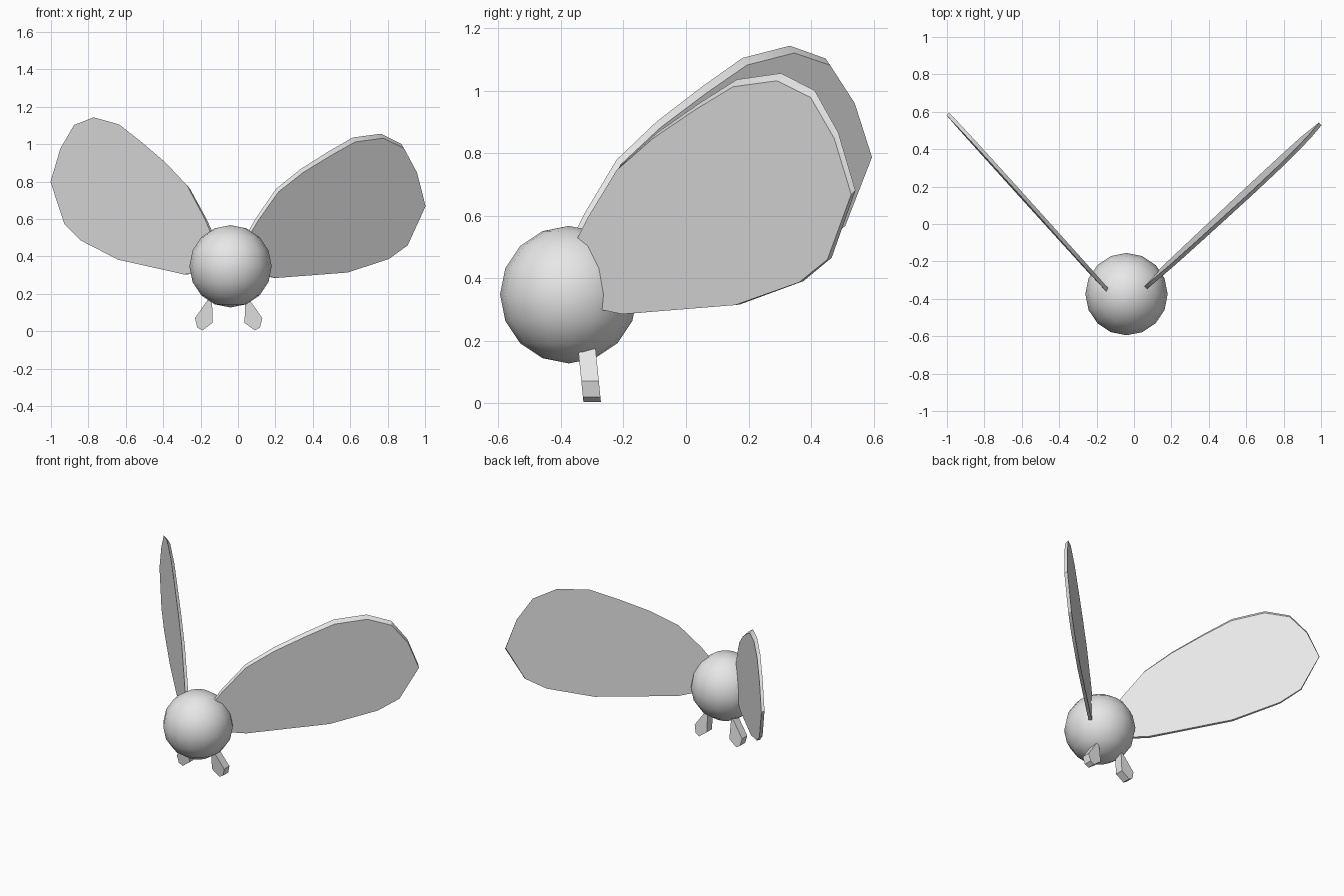
import bpy, bmesh, math
from mathutils import Vector

cube = bpy.data.objects.get("Cube")
if cube:
    bpy.data.objects.remove(cube, do_unlink=True)

grey = bpy.data.materials.new("light_grey")
grey.use_nodes = True
grey.diffuse_color = (0.8, 0.8, 0.8, 1)
grey.node_tree.nodes["Principled BSDF"].inputs["Base Color"].default_value = (0.8, 0.8, 0.8, 1)


def finish(name, bm):
    """Turn a bmesh into a named, smooth-shaded object."""
    bmesh.ops.recalc_face_normals(bm, faces=bm.faces[:])
    mesh = bpy.data.meshes.new(name)
    bm.to_mesh(mesh)
    bm.free()
    mesh.materials.append(grey)
    obj = bpy.data.objects.new(name, mesh)
    bpy.context.collection.objects.link(obj)
    bpy.ops.object.select_all(action="DESELECT")
    obj.select_set(True)
    bpy.context.view_layer.objects.active = obj
    bpy.ops.object.shade_smooth_by_angle(angle=math.radians(30))
    return obj


def loft(name, ring_a, ring_b):
    """Close two matching outlines into a solid slab."""
    bm = bmesh.new()
    a = [bm.verts.new(p) for p in ring_a]
    b = [bm.verts.new(p) for p in ring_b]
    bm.faces.new(a)
    bm.faces.new(b)
    for i in range(len(a)):
        j = (i + 1) % len(a)
        bm.faces.new((a[i], a[j], b[j], b[i]))
    return finish(name, bm)


# Body
bm = bmesh.new()
bmesh.ops.create_uvsphere(bm, u_segments=16, v_segments=8, radius=0.22)
bmesh.ops.translate(bm, verts=bm.verts[:], vec=(-0.04, -0.375, 0.347))
finish("body", bm)

# Wings: one outline (outward, up) measured from the upper root
WING = [(0, 0), (.055, .07), (.207, .23), (.386, .335), (.593, .43),
        (.773, .505), (.98, .525), (1.131, .47), (1.228, .335), (1.29, .15),
        (1.159, -.065), (1.021, -.14), (.717, -.215), (.19, -.245),
        (.02, -.22), (-.02, -.1)]


def wing(name, side, root, sweep, roll, lean):
    out = Vector((side * math.cos(sweep), math.sin(sweep), 0))
    up = Vector((0, lean, 1))
    normal = out.cross(up).normalized()
    if normal.x < 0:
        normal.negate()
    c, s = math.cos(roll), math.sin(roll)

    def ring(offset, squash):
        points = []
        for u, v in WING:
            v = (v + .245) * squash - .245
            points.append(Vector(root) + out * (u * c - v * s)
                          + up * (u * s + v * c) + normal * offset)
        return points

    # the face turned towards +x is lower, which slopes the upper rim
    loft(name, ring(-0.01, 1), ring(0.01, 0.97))


wing("left_wing", 1, (.06, -.343, .53), math.radians(43.5), 0, -0.066)
wing("right_wing", -1, (-.14, -.356, .53), math.radians(47.7), math.radians(5.3), 0.015)

# Legs: a side profile with depth, mirrored about the body's middle
LEG = [(.04, .2), (.035, .045), (.09, .004), (.118, .02), (.13, .07), (.06, .17)]


def leg(name, side):
    def ring(y):
        return [(-.05 + side * (x + .05), y - .1 * z, z) for x, z in LEG]
    loft(name, ring(-.328), ring(-.272))


leg("left_leg", 1)
leg("right_leg", -1)
